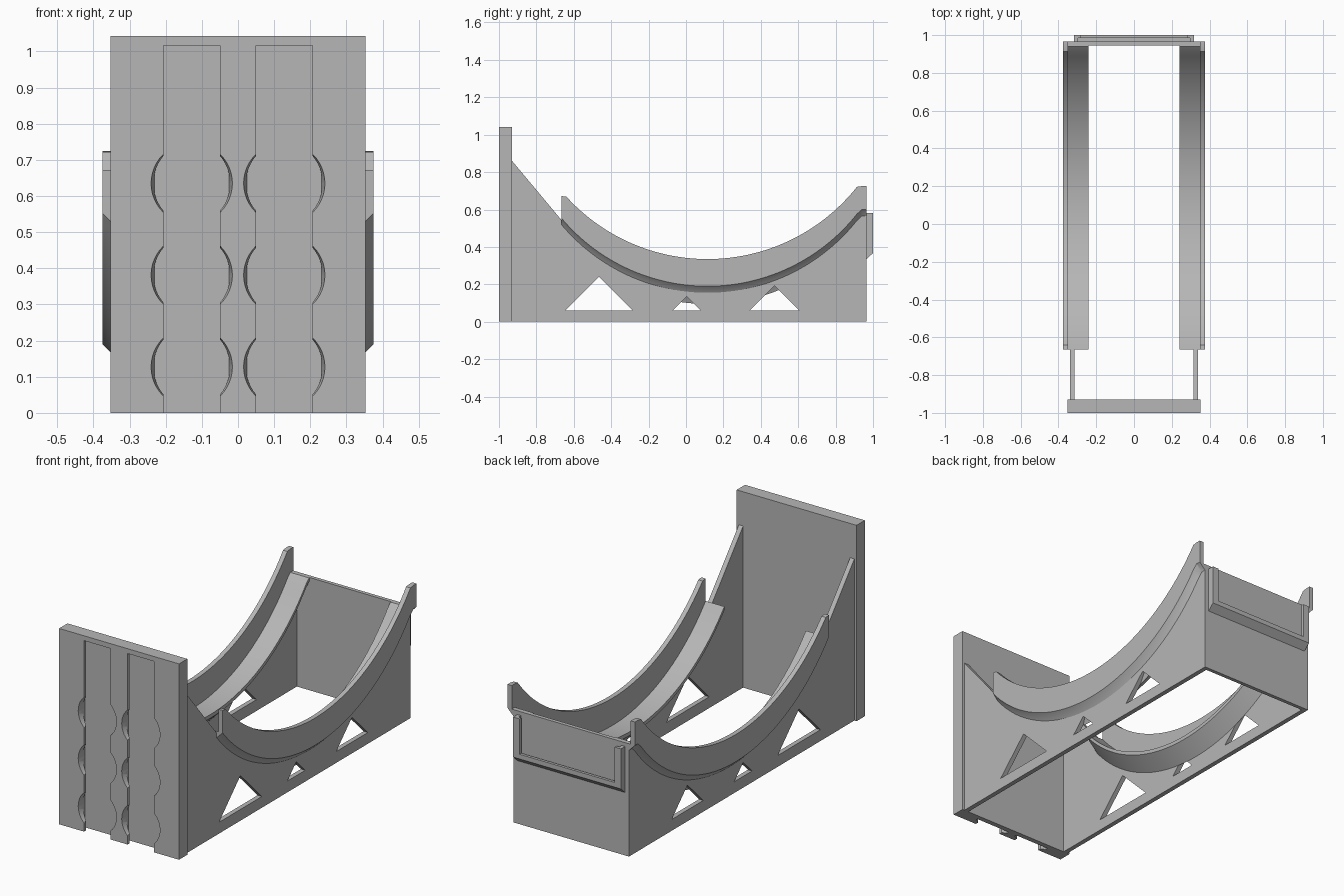
import bpy, bmesh, math

cube = bpy.data.objects.get("Cube")
if cube:
    bpy.data.objects.remove(cube, do_unlink=True)

# Material
grey = bpy.data.materials.new("plain grey")
grey.use_nodes = True
COLOUR = (0.47, 0.47, 0.47, 1)
grey.diffuse_color = COLOUR
grey.node_tree.nodes["Principled BSDF"].inputs["Base Color"].default_value = COLOUR


def loft(name, sections):
    """Closed solid through matching rings of points."""
    bm = bmesh.new()
    rings = [[bm.verts.new(p) for p in s] for s in sections]
    n = len(rings[0])
    for a, b in zip(rings, rings[1:]):
        for i in range(n):
            j = (i + 1) % n
            bm.faces.new((a[i], a[j], b[j], b[i]))
    bm.faces.new(rings[0])
    bm.faces.new(rings[-1])
    bmesh.ops.recalc_face_normals(bm, faces=bm.faces)
    mesh = bpy.data.meshes.new(name)
    bm.to_mesh(mesh)
    bm.free()
    mesh.materials.append(grey)
    obj = bpy.data.objects.new(name, mesh)
    bpy.context.collection.objects.link(obj)
    return obj


def prism_x(name, pts, x0, x1):
    return loft(name, [[(x, y, z) for y, z in pts] for x in (x0, x1)])


def prism_z(name, pts, z0, z1):
    return loft(name, [[(x, y, z) for x, y in pts] for z in (z0, z1)])


def box(name, x0, x1, y0, y1, z0, z1):
    return prism_x(name, [(y0, z0), (y1, z0), (y1, z1), (y0, z1)], x0, x1)


def apply_modifier(obj, mod):
    bpy.context.view_layer.objects.active = obj
    bpy.ops.object.modifier_apply(modifier=mod.name)


def cut(obj, cutter):
    mod = obj.modifiers.new("cut", 'BOOLEAN')
    mod.operation = 'DIFFERENCE'
    mod.solver = 'EXACT'
    mod.object = cutter
    cutter.hide_render = True
    apply_modifier(obj, mod)
    bpy.data.objects.remove(cutter, do_unlink=True)


def mirror(obj):
    apply_modifier(obj, obj.modifiers.new("mirror", 'MIRROR'))


def smooth(obj):
    bpy.ops.object.select_all(action='DESELECT')
    obj.select_set(True)
    bpy.context.view_layer.objects.active = obj
    bpy.ops.object.shade_smooth_by_angle(angle=math.radians(25))


# Mounting plate with two undercut slots and round entry points
plate = box("mounting_plate", -0.353, 0.353, -1, -0.93, 0, 1.042)
half = [(0.078, -1.02), (0.078, -0.983), (0.1035, -0.97), (0.1035, -0.957)]
for side in (-1, 1):
    cx = side * 0.128
    outline = [(cx + x, y) for x, y in half] + [(cx - x, y) for x, y in reversed(half)]
    cut(plate, prism_z("slot_cutter", outline, -0.05, 1.016))
    for k in range(3):
        cz = 0.127 + 0.254 * k
        rings = []
        for r, y in ((0.116, -1.02), (0.1125, -1.0), (0.1036, -0.957)):
            rings.append([(cx + r * math.cos(t * math.tau / 48), y,
                           cz + r * math.sin(t * math.tau / 48)) for t in range(48)])
        cut(plate, loft("entry_cutter", rings))
smooth(plate)

# Curve of the cradle, used by walls and rails
RADIUS, MID_Y, MID_Z = 1.02, 0.115, 1.21
FRONT, BACK = -0.665, 0.965
STEPS = 64
ys = [FRONT + (BACK - FRONT) * i / STEPS for i in range(STEPS + 1)]


def arc(y):
    return MID_Z - math.sqrt(RADIUS ** 2 - (y - MID_Y) ** 2)


def ledge(y):
    return min(arc(y), 0.6)


# Side walls with triangular openings
outline = [(BACK, 0), (-0.94, 0), (-0.94, 0.872)]
outline += [(y, ledge(y) - 0.01) for y in ys]
walls = prism_x("side_walls", outline, 0.315, 0.34)
for y, w, top in ((-0.465, 0.18, 0.24), (0.005, 0.075, 0.135), (0.473, 0.133, 0.192)):
    cut(walls, prism_x("triangle_cutter", [(y - w, 0.06), (y + w, 0.06), (y, top)], 0.2, 0.5))
mirror(walls)

# Curved rails: ledge inside, raised flange outside, sloped underneath
sections = []
for y in ys:
    z = ledge(y)
    rim = min(arc(y) + 0.145, 0.672 if y < 0 else 0.725)
    sections.append([(0.24, y, z), (0.35, y, z), (0.35, y, rim), (0.375, y, rim),
                     (0.375, y, z), (0.34, y, z - 0.035), (0.315, y, z - 0.095),
                     (0.24, y, z - 0.02)])
rails = loft("curved_rails", sections)
mirror(rails)
smooth(rails)

# End wall
box("end_wall", -0.34, 0.34, 0.945, 0.965, 0, 0.6)

# Label holder: side bars, bottom bar and overhanging lips
bars = box("label_side_bars", 0.297, 0.317, 0.96, 1.0, 0.37, 0.58)
mirror(bars)
lips = box("label_side_lips", 0.28, 0.3, 0.985, 1.0, 0.37, 0.58)
mirror(lips)
prism_x("label_bottom_bar",
        [(0.96, 0.332), (0.965, 0.335), (1.0, 0.367), (1.0, 0.392), (0.985, 0.392),
         (0.985, 0.375), (0.96, 0.375)], -0.317, 0.317)
